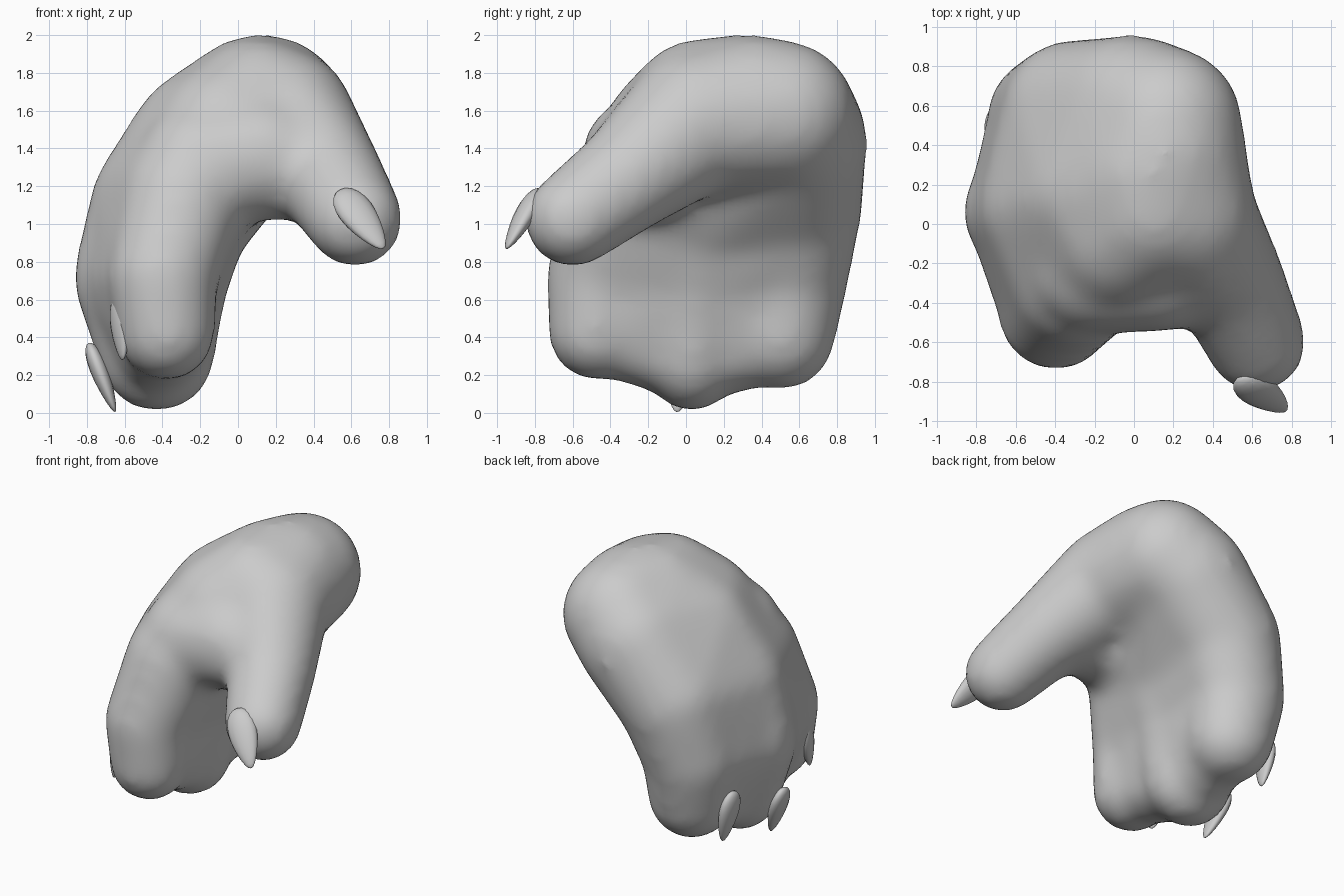
import bpy, bmesh
from mathutils import Matrix, Vector

if "Cube" in bpy.data.objects:
    bpy.data.objects.remove(bpy.data.objects["Cube"])


def lerp(a, b, t):
    return a + (b - a) * t


def add_ball(bm, ball, y_scale=1.0):
    x, y, z, r = ball
    m = Matrix.Translation((x, y, z)) @ Matrix.Diagonal((r, r * y_scale, r, 1))
    bmesh.ops.create_icosphere(bm, subdivisions=3, radius=1.01, matrix=m)


def add_chain(bm, points, y_scale=1.0):
    """Overlapping balls along a path of (x, y, z, radius)."""
    steps = 8
    for a, b in zip(points, points[1:]):
        for i in range(steps + 1):
            add_ball(bm, [lerp(p, q, i / steps) for p, q in zip(a, b)], y_scale)


def add_hull(bm, balls):
    """Convex skin stretched around a few (ball, y_scale) pairs."""
    tmp = bmesh.new()
    for ball, ys in balls:
        add_ball(tmp, ball, ys)
    bmesh.ops.delete(tmp, geom=tmp.edges[:], context='EDGES_FACES')
    if not tmp.verts:
        raise RuntimeError("no hull points")
    out = bmesh.ops.convex_hull(tmp, input=tmp.verts[:])
    inner = [v for v in tmp.verts if not v.link_faces]
    bmesh.ops.delete(tmp, geom=inner, context='VERTS')
    bmesh.ops.recalc_face_normals(tmp, faces=tmp.faces[:])
    me = bpy.data.meshes.new("tmp")
    tmp.to_mesh(me)
    tmp.free()
    bm.from_mesh(me)
    bpy.data.meshes.remove(me)


def finish(bm, name):
    me = bpy.data.meshes.new(name)
    bm.to_mesh(me)
    bm.free()
    for p in me.polygons:
        p.use_smooth = True
    ob = bpy.data.objects.new(name, me)
    bpy.context.collection.objects.link(ob)
    return ob


# Finger paths from tip to wrist, with their sideways scale
front = [(-.38, -.47, .43, .26), (-.40, -.45, .72, .29), (-.29, -.30, 1.13, .33),
         (-.06, -.05, 1.47, .38), (.10, .08, 1.59, .39)]
middle = [(-.43, .03, .315, .31), (-.46, .06, .72, .41), (-.36, .08, 1.07, .43),
          (-.15, .14, 1.40, .43), (.10, .26, 1.575, .425)]
back = [(-.40, .50, .41, .29), (-.42, .53, .72, .33), (-.30, .56, 1.10, .375),
        (0, .57, 1.45, .39), (.16, .51, 1.58, .39)]
fingers = [(front, 1.0), (middle, .82), (back, 1.0)]

# Hand: fingers, webbing between them, thumb and thumb web fused into one skin
bm = bmesh.new()
for path, ys in fingers:
    add_chain(bm, path, ys)
for (pa, sa), (pb, sb) in zip(fingers, fingers[1:]):
    for i in range(4):
        balls = []
        for path, ys in ((pa, sa), (pb, sb)):
            for j in (i, i + 1):
                x, y, z, r = path[j]
                balls.append(((x, y, z, r * (.84, .96, 1, 1, 1)[j]), ys))
        add_hull(bm, balls)
thumb = [(.62, -.60, 1.025, .255), (.48, -.30, 1.25, .29), (.24, .05, 1.54, .38),
         (.15, .36, 1.59, .41)]
add_chain(bm, thumb)
add_chain(bm, [(-.20, -.22, 1.30, .34), (.12, -.22, 1.35, .33), (.40, -.22, 1.30, .28)])
add_hull(bm, [(thumb[2], 1), (front[3], 1), (front[4], 1), (thumb[3], 1), (back[4], 1)])
hand = finish(bm, "hand")
remesh = hand.modifiers.new("fuse", 'REMESH')
remesh.mode = 'VOXEL'
remesh.voxel_size = 0.04
remesh.use_smooth_shade = True
smooth = hand.modifiers.new("soften", 'SMOOTH')
smooth.factor = 0.5
smooth.iterations = 18


# Claws: flattened tapered ovals lying on the fingertips
def claw(name, base, tip, normal, width, thick):
    base, tip, n = Vector(base), Vector(tip), Vector(normal)
    axis = (tip - base).normalized()
    n = (n - axis * n.dot(axis)).normalized()
    side = axis.cross(n)
    half = (tip - base).length / 2
    mid = (base + tip) / 2
    bm = bmesh.new()
    bmesh.ops.create_uvsphere(bm, u_segments=16, v_segments=12, radius=1)
    for v in bm.verts:
        x, y, z = v.co
        k = 1 - 0.35 * z
        v.co = mid + axis * z * half + side * x * width / 2 * k + n * y * thick / 2 * k
    bmesh.ops.recalc_face_normals(bm, faces=bm.faces[:])
    finish(bm, name)


claw("thumb_claw", (.54, -.78, 1.18), (.77, -.95, .87), (.3, -.9, .35), .19, .10)
claw("front_finger_claw", (-.63, -.46, .63), (-.61, -.55, .28), (-1, -.45, 0), .17, .09)
claw("middle_finger_claw", (-.79, .01, .37), (-.65, -.05, .005), (-1, 0, -.3), .17, .09)
claw("back_finger_claw", (-.73, .50, .52), (-.66, .52, .15), (-1, .1, -.2), .17, .09)
